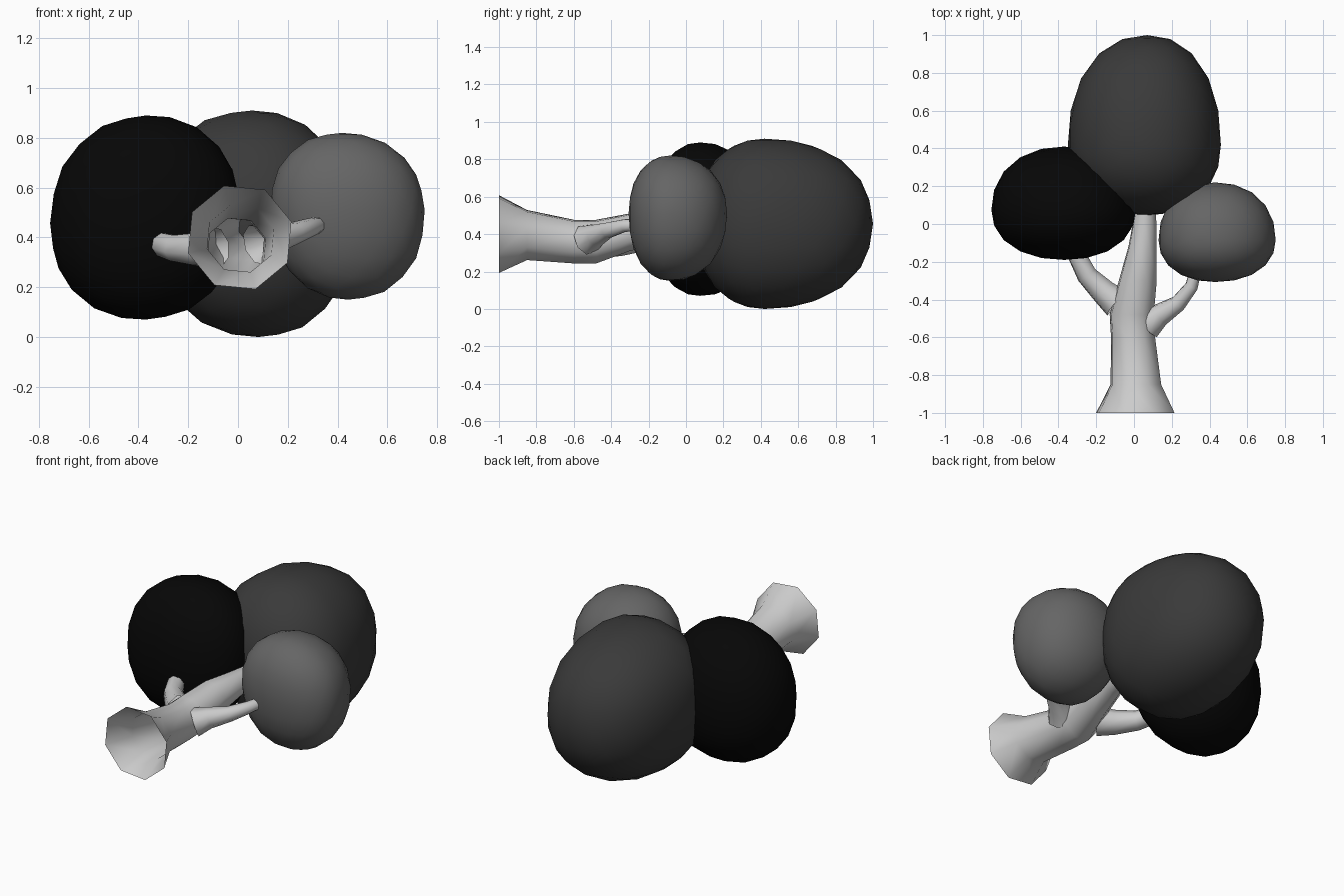
import bpy, bmesh, math
from mathutils import Vector

if "Cube" in bpy.data.objects:
    bpy.data.objects.remove(bpy.data.objects["Cube"])


def finish(bm, name, grey=None, angle=60):
    bmesh.ops.recalc_face_normals(bm, faces=bm.faces[:])
    mesh = bpy.data.meshes.new(name)
    bm.to_mesh(mesh)
    bm.free()
    ob = bpy.data.objects.new(name, mesh)
    bpy.context.collection.objects.link(ob)
    if grey is not None:
        mat = bpy.data.materials.new(name + "_colour")
        mat.diffuse_color = (grey, grey, grey, 1)
        mat.use_nodes = True
        mat.node_tree.nodes["Principled BSDF"].inputs["Base Color"].default_value = mat.diffuse_color
        mesh.materials.append(mat)
    bpy.ops.object.select_all(action='DESELECT')
    bpy.context.view_layer.objects.active = ob
    ob.select_set(True)
    bpy.ops.object.shade_smooth_by_angle(angle=math.radians(angle))
    return ob


def tube(name, path, sides, turn=0, along=None):
    """Tapered open tube through (x, y, z, radius) points."""
    bm = bmesh.new()
    pts = [Vector(p[:3]) for p in path]
    rings = []
    for i, p in enumerate(path):
        t = along or (pts[min(i + 1, len(pts) - 1)] - pts[max(i - 1, 0)]).normalized()
        right = t.cross(Vector((0, 0, 1))).normalized()
        up = right.cross(t)
        ring = []
        for k in range(sides):
            a = math.radians(turn) + 2 * math.pi * k / sides
            ring.append(bm.verts.new(pts[i] + p[3] * (right * math.cos(a) + up * math.sin(a))))
        rings.append(ring)
    for a, b in zip(rings, rings[1:]):
        for k in range(sides):
            n = (k + 1) % sides
            bm.faces.new((a[k], a[n], b[n], b[k]))
    return finish(bm, name)


def crown(name, centre, neg, pos, power, lean, grey):
    """Lumpy egg: own reach in six directions, lean = x by z, z by x."""
    bm = bmesh.new()
    bmesh.ops.create_icosphere(bm, subdivisions=3, radius=1)
    for v in bm.verts:
        v.co /= sum(abs(c) ** power for c in v.co) ** (1 / power)
        x, y, z = v.co
        v.co = (x + lean[0] * z, y, z + lean[1] * x)
    top = [max(v.co[i] for v in bm.verts) for i in range(3)]
    for v in bm.verts:
        v.co = Vector([centre[i] + v.co[i] / top[i] * (pos[i] if v.co[i] > 0 else neg[i])
                       for i in range(3)])
    return finish(bm, name, grey)


# trunk, open at its flared foot
tube("trunk", [(0.007, -1.0, 0.40, 0.217), (0.01, -0.85, 0.395, 0.14),
               (-0.005, -0.60, 0.36, 0.122), (-0.012, -0.48, 0.36, 0.122),
               (0.02, -0.30, 0.41, 0.105), (0.045, -0.12, 0.43, 0.078),
               (0.06, 0.05, 0.44, 0.06), (0.07, 0.12, 0.45, 0.05)],
     8, 17, Vector((0, 1, 0)))

# side branches, starting close to the trunk wall
tube("left_branch", [(-0.09, -0.42, 0.36, 0.085), (-0.16, -0.36, 0.35, 0.07),
                     (-0.25, -0.27, 0.355, 0.056), (-0.30, -0.17, 0.37, 0.05),
                     (-0.31, -0.12, 0.375, 0.045)], 8, 15)
tube("right_branch", [(0.075, -0.53, 0.37, 0.085), (0.14, -0.48, 0.395, 0.062),
                      (0.235, -0.42, 0.42, 0.045), (0.305, -0.33, 0.445, 0.036),
                      (0.325, -0.25, 0.45, 0.032)], 8, 15)

# leaf crowns
crown("top_crown", (0.07, 0.42, 0.455), (0.42, 0.375, 0.455), (0.39, 0.58, 0.455),
      2.2, (-0.03, 0), 0.042)
crown("left_crown", (-0.37, 0.075, 0.47), (0.385, 0.265, 0.40), (0.38, 0.335, 0.42),
      2.18, (0, 0.03), 0.002)
crown("right_crown", (0.43, -0.085, 0.51), (0.30, 0.222, 0.36), (0.32, 0.305, 0.31),
      2.18, (-0.04, 0), 0.13)
